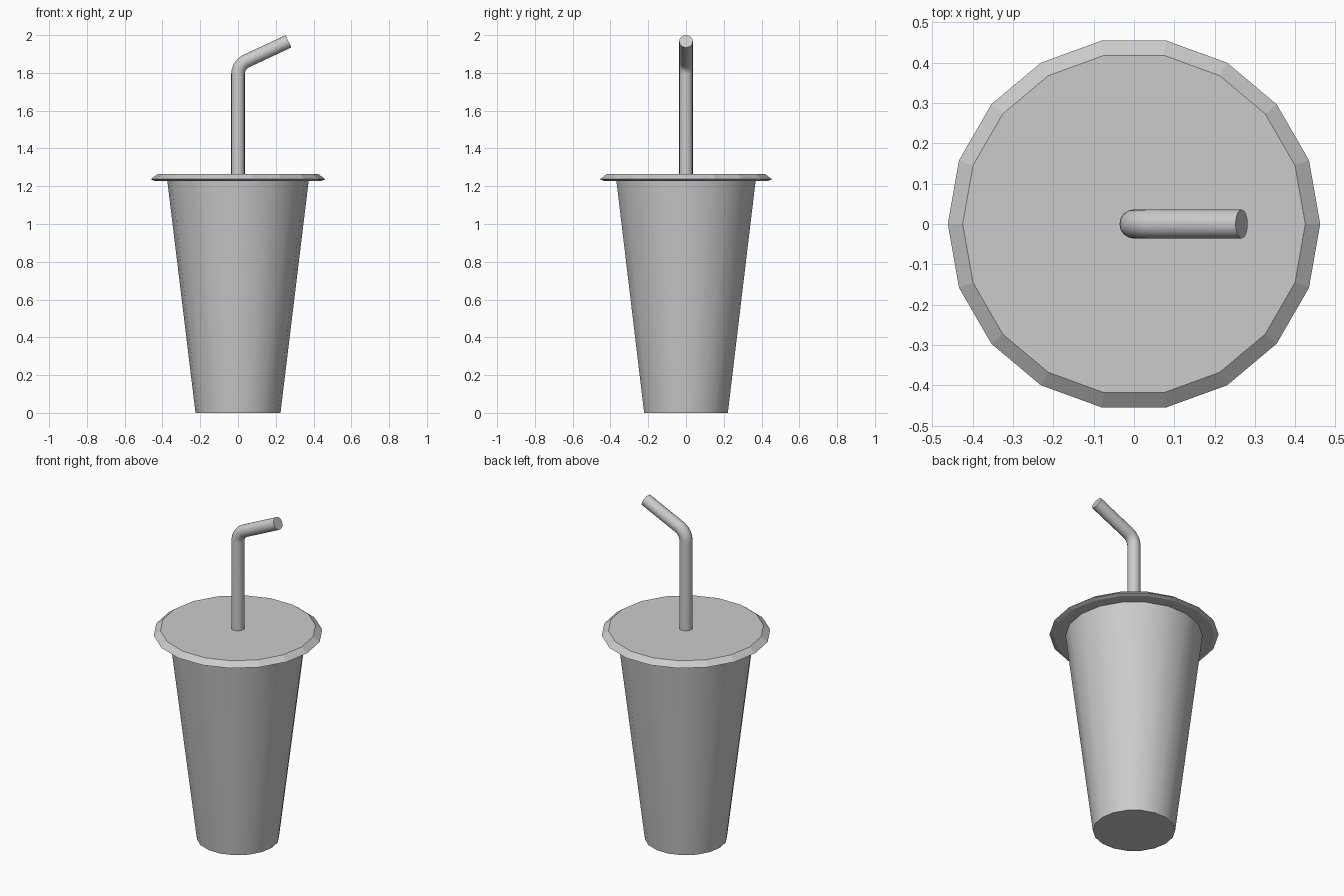
import bpy
import bmesh
from math import radians, sin, cos, tan, pi

default = bpy.data.objects.get("Cube")
if default:
    bpy.data.objects.remove(default, do_unlink=True)

SIDES = 18

grey = bpy.data.materials.new("plain grey")
grey.use_nodes = True
colour = (0.6, 0.6, 0.6, 1)
grey.diffuse_color = colour
grey.node_tree.nodes["Principled BSDF"].inputs["Base Color"].default_value = colour


def smooth(obj):
    bpy.ops.object.select_all(action="DESELECT")
    obj.select_set(True)
    bpy.context.view_layer.objects.active = obj
    bpy.ops.object.shade_smooth_by_angle(angle=radians(35))


def lathe(name, profile):
    """Closed solid from (radius, height) rings, bottom to top."""
    bm = bmesh.new()
    rings = [[bm.verts.new((r * cos(2 * pi * i / SIDES), r * sin(2 * pi * i / SIDES), z))
              for i in range(SIDES)] for r, z in profile]
    for low, high in zip(rings, rings[1:]):
        for i in range(SIDES):
            j = (i + 1) % SIDES
            bm.faces.new((low[i], low[j], high[j], high[i]))
    bm.faces.new(rings[0][::-1])
    bm.faces.new(rings[-1])
    mesh = bpy.data.meshes.new(name)
    bm.to_mesh(mesh)
    bm.free()
    mesh.materials.append(grey)
    obj = bpy.data.objects.new(name, mesh)
    bpy.context.collection.objects.link(obj)
    return obj


# Tapered cup, smooth around its wall
smooth(lathe("cup", [(0.225, 0), (0.375, 1.235)]))

# Faceted lid with a bevelled rim
lathe("lid", [(0.44, 1.228), (0.462, 1.237), (0.425, 1.265)])

# Bent straw: upright run, arc, sloping mouthpiece
slope = radians(25)
turn = pi / 2 - slope
tip_x, tip_z = 0.267, 1.967
corner = tip_z - tip_x * tan(slope)
tangent = 0.05
bend = tangent / tan(turn / 2)
path = [(0, 1.24)]
for k in range(9):
    a = turn * k / 8
    path.append((bend * (1 - cos(a)), corner - tangent + bend * sin(a)))
path.append((tip_x, tip_z))

curve = bpy.data.curves.new("straw", "CURVE")
curve.dimensions = "3D"
curve.bevel_depth = 0.036
curve.bevel_resolution = 6
curve.use_fill_caps = True
spline = curve.splines.new("POLY")
spline.points.add(len(path) - 1)
for point, (x, z) in zip(spline.points, path):
    point.co = (x, 0, z, 1)
curve.materials.append(grey)
straw = bpy.data.objects.new("straw", curve)
bpy.context.collection.objects.link(straw)
bpy.ops.object.select_all(action="DESELECT")
straw.select_set(True)
bpy.context.view_layer.objects.active = straw
bpy.ops.object.convert(target="MESH")
smooth(bpy.context.view_layer.objects.active)
